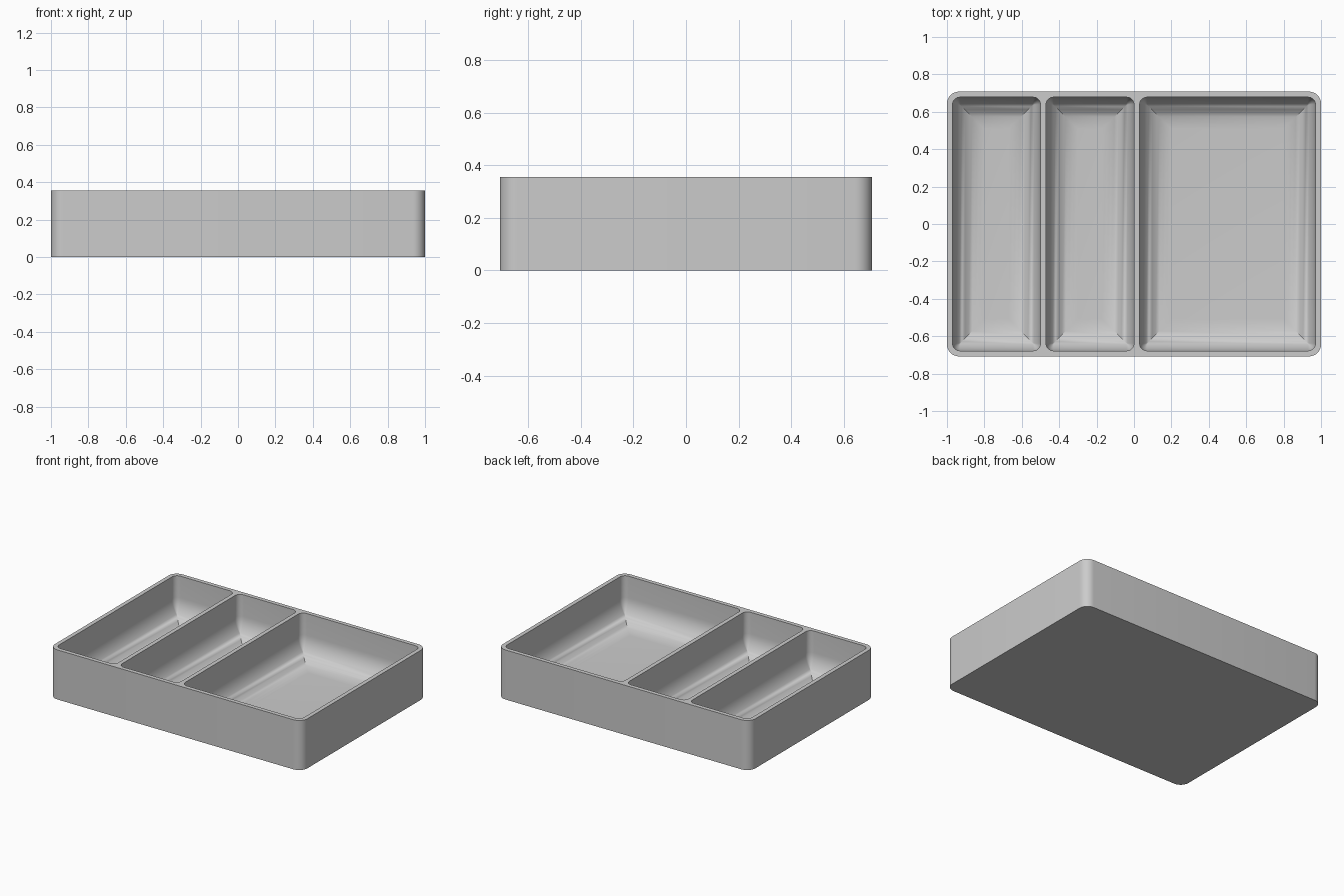
import bpy, bmesh, math

cube = bpy.data.objects.get("Cube")
if cube:
    bpy.data.objects.remove(cube)

WIDTH, DEPTH, HEIGHT = 2.0, 1.416, 0.355
WALL, FLOOR = 0.03, 0.03
COVE = 0.17          # radius of the rounded foot of each compartment
STEPS = 8

grey = bpy.data.materials.new("plain grey")
grey.use_nodes = True
grey.diffuse_color = (0.6, 0.6, 0.6, 1)
grey.node_tree.nodes["Principled BSDF"].inputs["Base Color"].default_value = (0.6, 0.6, 0.6, 1)


def rounded_ring(bm, x0, x1, y0, y1, z, radius):
    """Loop of vertices around a rounded rectangle."""
    corners = [(x1, y1, -1, -1), (x0, y1, 1, -1), (x0, y0, 1, 1), (x1, y0, -1, 1)]
    ring = []
    for quarter, (x, y, sx, sy) in enumerate(corners):
        for i in range(STEPS + 1):
            a = (quarter + i / STEPS) * math.pi / 2
            ring.append(bm.verts.new((x + sx * radius + radius * math.cos(a),
                                      y + sy * radius + radius * math.sin(a), z)))
    return ring


def loft(name, sections):
    """Closed solid through (x0, x1, y0, y1, z, radius) sections, bottom to top."""
    bm = bmesh.new()
    rings = [rounded_ring(bm, *s) for s in sections]
    for low, high in zip(rings, rings[1:]):
        for i in range(len(low)):
            j = (i + 1) % len(low)
            bm.faces.new((low[i], low[j], high[j], high[i]))
    bm.faces.new(rings[0][::-1])
    bm.faces.new(rings[-1])
    bmesh.ops.remove_doubles(bm, verts=bm.verts, dist=0.0001)
    bmesh.ops.recalc_face_normals(bm, faces=bm.faces)
    mesh = bpy.data.meshes.new(name)
    bm.to_mesh(mesh)
    bm.free()
    mesh.materials.append(grey)
    obj = bpy.data.objects.new(name, mesh)
    bpy.context.collection.objects.link(obj)
    return obj


# Outer block with rounded upright corners
hx, hy = WIDTH / 2, DEPTH / 2
tray = loft("divided_tray", [(-hx, hx, -hy, hy, z, 0.065) for z in (0, HEIGHT)])

# Compartments: two narrow, one wide, each with a coved floor edge
y = hy - WALL
for name, x0, x1 in (("right", -0.97, -0.5), ("middle", -0.47, 0.0), ("left", 0.03, 0.97)):
    sections = []
    for i in range(13):
        a = i / 12 * math.pi / 2
        inset = COVE * (1 - math.sin(a))
        z = FLOOR + COVE * (1 - math.cos(a))
        sections.append((x0 + inset, x1 - inset, -y + inset, y - inset, z,
                         max(0.04 - inset, 0)))
    sections.append((x0, x1, -y, y, HEIGHT + 0.1, 0.04))
    cutter = loft(name + "_compartment_cutter", sections)
    cutter.hide_render = True
    cut = tray.modifiers.new(name + " compartment", 'BOOLEAN')
    cut.operation = 'DIFFERENCE'
    cut.solver = 'EXACT'
    cut.object = cutter

# Bake the cuts, drop the cutters and shade smoothly
bpy.context.view_layer.update()
bpy.ops.object.select_all(action='DESELECT')
bpy.context.view_layer.objects.active = tray
tray.select_set(True)
for modifier in list(tray.modifiers):
    cutter = modifier.object
    bpy.ops.object.modifier_apply(modifier=modifier.name)
    bpy.data.objects.remove(cutter)
bpy.ops.object.shade_smooth_by_angle(angle=math.radians(30))
